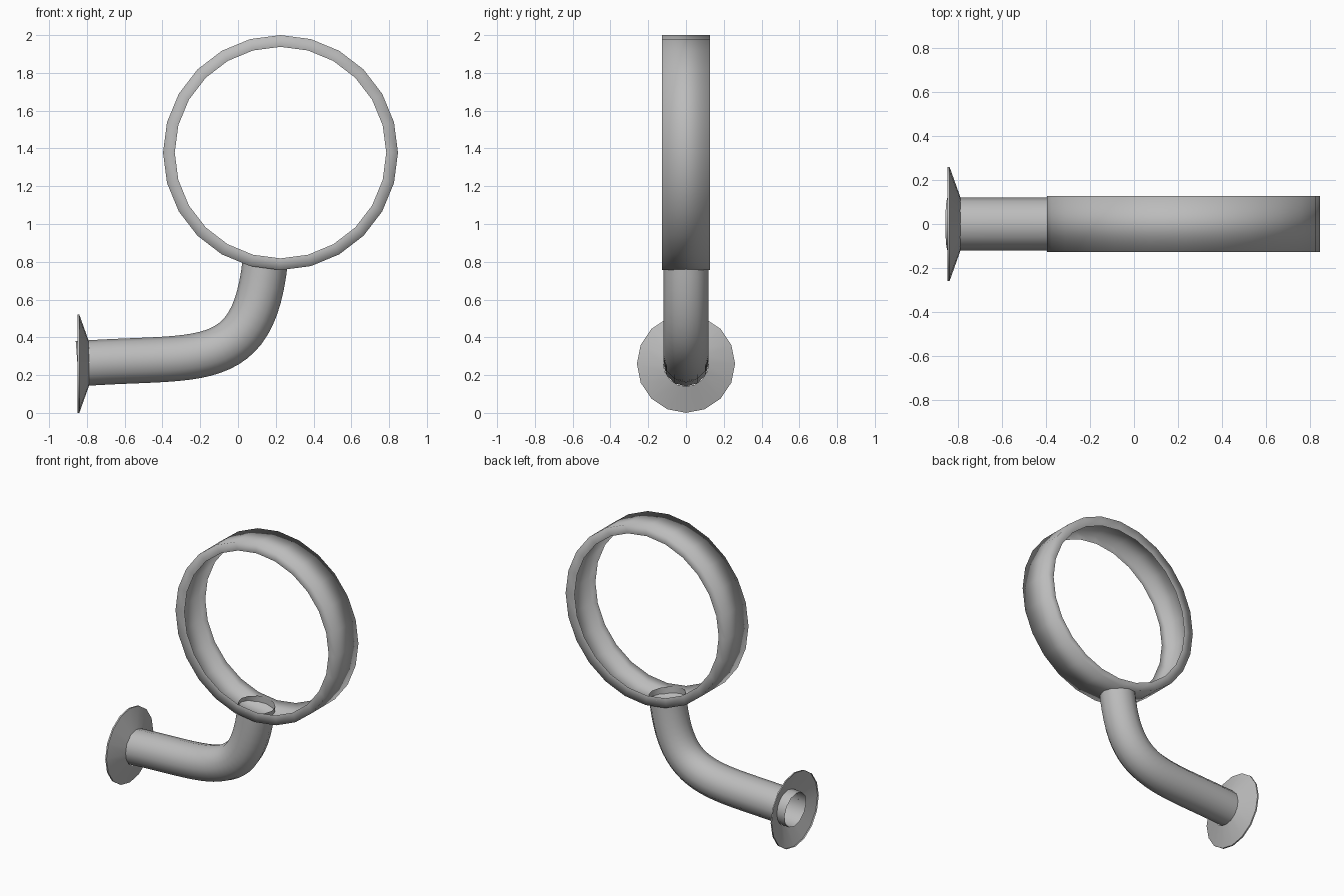
import bpy, bmesh, math
from mathutils import Matrix, Vector

cube = bpy.data.objects.get("Cube")
if cube:
    bpy.data.objects.remove(cube, do_unlink=True)

# One grey metal for everything
metal = bpy.data.materials.new("grey metal")
metal.use_nodes = True
grey = (0.5, 0.5, 0.5, 1)
metal.diffuse_color = grey
metal.node_tree.nodes["Principled BSDF"].inputs["Base Color"].default_value = grey


def lathe(name, profile, sides, axis, centre):
    """Spin (distance along axis, radius) pairs into a thin open shell."""
    bm = bmesh.new()
    along = Vector(axis)
    up = Vector((0, 0, 1))
    rings = []
    for d, r in profile:
        ring = []
        for i in range(sides):
            turn = Matrix.Rotation(2 * math.pi * i / sides, 3, along)
            ring.append(bm.verts.new(Vector(centre) + along * d + turn @ up * r))
        rings.append(ring)
    for a, b in zip(rings, rings[1:]):
        for i in range(sides):
            j = (i + 1) % sides
            bm.faces.new((a[i], b[i], b[j], a[j]))
    mesh = bpy.data.meshes.new(name)
    bm.to_mesh(mesh)
    bm.free()
    mesh.materials.append(metal)
    obj = bpy.data.objects.new(name, mesh)
    bpy.context.collection.objects.link(obj)
    return obj


def select(obj):
    bpy.ops.object.select_all(action='DESELECT')
    obj.select_set(True)
    bpy.context.view_layer.objects.active = obj


# Holder ring: flat outer band with lips turned inward
holder = lathe("holder_ring",
               [(-0.115, 0.56), (-0.127, 0.622), (0.127, 0.622), (0.115, 0.56)],
               24, (0, 1, 0), (0.225, 0, 1.378))
select(holder)
bpy.ops.object.shade_smooth()

# Wall flange: shallow cone with a thin edge, open at the back
flange = lathe("wall_flange",
               [(0, 0.26), (0.01, 0.26), (0.06, 0.12)],
               16, (1, 0, 0), (-0.85, 0, 0.26))
select(flange)
bpy.ops.object.shade_smooth_by_angle(angle=math.radians(35))

# Bent pipe: open tube from the flange up into the ring
curve = bpy.data.curves.new("bent_pipe", 'CURVE')
curve.dimensions = '3D'
curve.bevel_depth = 0.12
curve.bevel_resolution = 4
curve.resolution_u = 24
curve.use_fill_caps = False
path = curve.splines.new('BEZIER')
path.bezier_points.add(1)
start, end = path.bezier_points
for point in (start, end):
    point.handle_left_type = point.handle_right_type = 'FREE'
start.co = (-0.85, 0, 0.26)
start.handle_left = (-1, 0, 0.26)
start.handle_right = (-0.2, 0, 0.31)
end.co = (0.145, 0, 0.81)
end.handle_left = (0.08, 0, 0.2)
end.handle_right = (0.17, 0, 1)
curve.materials.append(metal)
pipe = bpy.data.objects.new("bent_pipe", curve)
bpy.context.collection.objects.link(pipe)
select(pipe)
bpy.ops.object.convert(target='MESH')
bpy.ops.object.shade_smooth()
